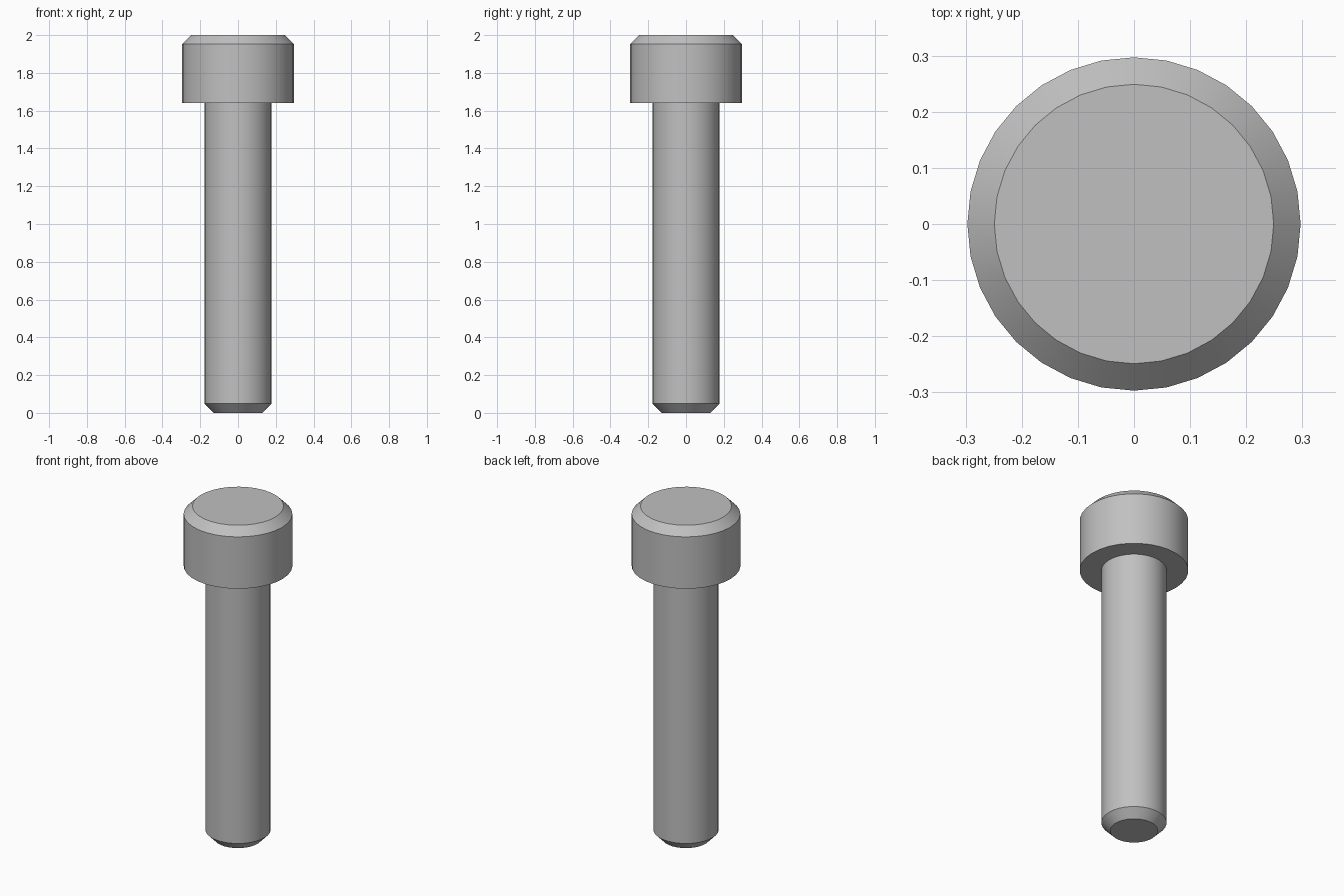
import bpy
import bmesh
import math

SIDES = 32

cube = bpy.data.objects.get("Cube")
if cube:
    bpy.data.objects.remove(cube, do_unlink=True)

steel = bpy.data.materials.new("steel_grey")
steel.use_nodes = True
colour = (0.53, 0.53, 0.53, 1)
steel.diffuse_color = colour
steel.node_tree.nodes["Principled BSDF"].inputs["Base Color"].default_value = colour


def lathe(name, profile):
    """Revolve (radius, height) points around z and cap both ends."""
    bm = bmesh.new()
    rings = []
    for r, z in profile:
        rings.append([bm.verts.new((r * math.cos(a), r * math.sin(a), z))
                      for a in (math.tau * i / SIDES for i in range(SIDES))])
    for low, high in zip(rings, rings[1:]):
        for i in range(SIDES):
            j = (i + 1) % SIDES
            bm.faces.new((low[i], low[j], high[j], high[i]))
    bm.faces.new(rings[0][::-1])
    bm.faces.new(rings[-1])
    mesh = bpy.data.meshes.new(name)
    bm.to_mesh(mesh)
    bm.free()
    mesh.materials.append(steel)
    obj = bpy.data.objects.new(name, mesh)
    bpy.context.collection.objects.link(obj)
    bpy.ops.object.select_all(action='DESELECT')
    obj.select_set(True)
    bpy.context.view_layer.objects.active = obj
    bpy.ops.object.shade_smooth_by_angle(angle=math.radians(30))
    return obj


# One-piece bolt: chamfered shank, flat shoulder, chamfered cap head
lathe("bolt", [(0.13, 0), (0.178, 0.05), (0.178, 1.64),
               (0.297, 1.64), (0.297, 1.952), (0.249, 2)])
